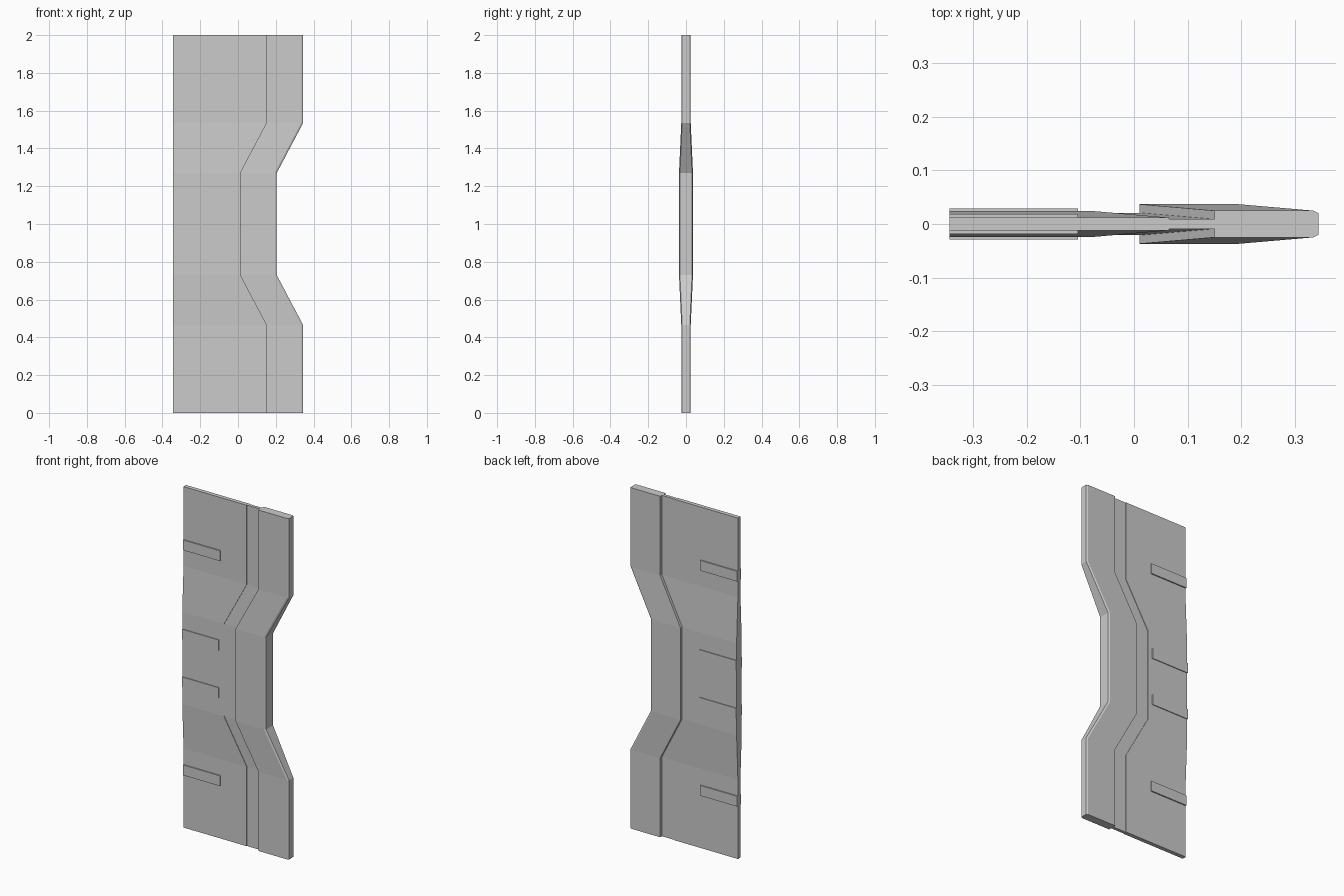
import bpy
import bmesh

cube = bpy.data.objects.get("Cube")
if cube:
    bpy.data.objects.remove(cube, do_unlink=True)

grey = bpy.data.materials.new("light grey")
grey.use_nodes = True
colour = (0.6, 0.6, 0.6, 1)
grey.diffuse_color = colour
grey.node_tree.nodes["Principled BSDF"].inputs["Base Color"].default_value = colour

# Height, sideways shift and extra half thickness along the door edge
STATIONS = [(0, 0, 0), (0.465, 0, 0), (0.73, -0.14, 0.012),
            (1.27, -0.14, 0.012), (1.535, 0, 0), (2, 0, 0)]


def loft(name, profile, stations):
    """Skin a front/back symmetric section; profile is (x, half thickness, follows)."""
    bm = bmesh.new()
    rings = []
    for z, shift, swell in stations:
        half = [(x + shift * follows, h + swell) for x, h, follows in profile]
        outline = [(x, -h) for x, h in half] + [(x, h) for x, h in reversed(half)]
        rings.append([bm.verts.new((x, y, z)) for x, y in outline])
    n = len(rings[0])
    for low, high in zip(rings, rings[1:]):
        for i in range(n):
            j = (i + 1) % n
            bm.faces.new((low[i], low[j], high[j], high[i]))
    bm.faces.new(rings[0])
    bm.faces.new(rings[-1])
    bmesh.ops.recalc_face_normals(bm, faces=bm.faces)
    mesh = bpy.data.meshes.new(name)
    bm.to_mesh(mesh)
    bm.free()
    mesh.materials.append(grey)
    obj = bpy.data.objects.new(name, mesh)
    bpy.context.collection.objects.link(obj)
    return obj


# Main slab, with a straight outer side and a stepped inner side
loft("door_panel", [(-0.345, 0.012, 0), (0.065, 0.012, 1)], STATIONS)

# Thin recessed band between slab and edge trim
loft("recessed_strip", [(0.05, 0.009, 1), (0.16, 0.009, 1)], STATIONS)

# Thick edge trim with chamfered outer corners
loft("edge_trim", [(0.15, 0.025, 1), (0.335, 0.025, 1), (0.345, 0.02, 1)], STATIONS)

# Short horizontal ribs, mirrored about mid height
for label, z, half in (("outer", 0.66, 0.019), ("inner", 0.14, 0.0285)):
    for side, sign in (("upper", 1), ("lower", -1)):
        middle = 1 + sign * z
        loft(f"{side}_{label}_rib", [(-0.345, half, 0), (-0.105, half, 0)],
             [(middle - 0.03, 0, 0), (middle + 0.03, 0, 0)])
